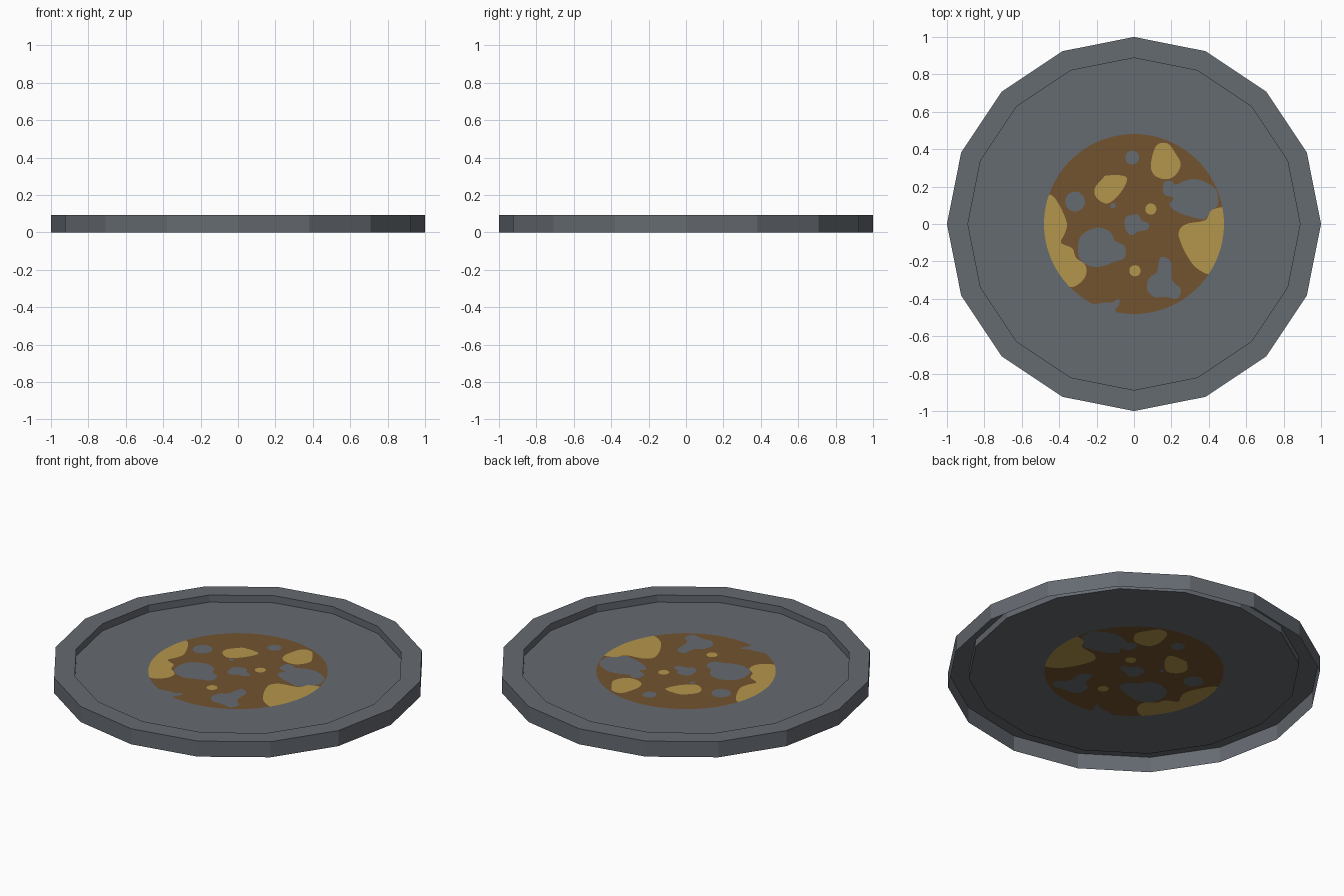
import bpy, bmesh, math
from mathutils import Vector
from mathutils.geometry import delaunay_2d_cdt

if "Cube" in bpy.data.objects:
    bpy.data.objects.remove(bpy.data.objects["Cube"])

SIDES, R_OUT, R_IN = 16, 1.0, 0.888
TOP, FLOOR = 0.092, 0.05


def material(name, rgb):
    m = bpy.data.materials.new(name)
    m.diffuse_color = (*rgb, 1)
    m.use_nodes = True
    m.node_tree.nodes["Principled BSDF"].inputs["Base Color"].default_value = m.diffuse_color
    return m


MATS = [material("slate grey", (0.130, 0.145, 0.166)),
        material("rust brown", (0.171, 0.087, 0.030)),
        material("dull gold", (0.455, 0.300, 0.070))]


def circle(r, n, cx=0, cy=0):
    return [Vector((cx + r * math.cos(2 * math.pi * i / n),
                    cy + r * math.sin(2 * math.pi * i / n))) for i in range(n)]


def blob(*pts):
    """Smooth closed outline through points given in hundredths of a unit."""
    p = [Vector(q) / 100 for q in pts]
    n, out = len(p), []
    for i in range(n):
        a, b, c, d = p[i - 1], p[i], p[(i + 1) % n], p[(i + 2) % n]
        for k in range(5):
            t = k / 5
            out.append(0.5 * (2 * b + (c - a) * t + (2 * a - 5 * b + 4 * c - d) * t ** 2
                              + (3 * b - a - 3 * c + d) * t ** 3))
    return out


def inside(p, outline):
    """True when p lies inside the closed outline."""
    hit = False
    for i, b in enumerate(outline):
        a = outline[i - 1]
        if (a.y > p.y) != (b.y > p.y):
            if p.x < a.x + (b.x - a.x) * (p.y - a.y) / (b.y - a.y):
                hit = not hit
    return hit


def finish(name, mesh):
    for m in MATS:
        mesh.materials.append(m)
    ob = bpy.data.objects.new(name, mesh)
    bpy.context.collection.objects.link(ob)
    return ob


# Rim: outer wall, flat top and inner wall, open underneath
bm = bmesh.new()
loops = [[bm.verts.new((v.x, v.y, z)) for v in circle(r, SIDES)]
         for r, z in ((R_OUT, 0), (R_OUT, TOP), (R_IN, TOP), (R_IN, FLOOR))]
for lo, hi in zip(loops, loops[1:]):
    for i in range(SIDES):
        j = (i + 1) % SIDES
        bm.faces.new((lo[i], lo[j], hi[j], hi[i]))
rim_mesh = bpy.data.meshes.new("rim")
bm.to_mesh(rim_mesh)
bm.free()
finish("rim", rim_mesh)

# Gold patches of the stain
gold = [
    blob((12, 42), (18, 43), (22, 38), (25, 32), (22, 26), (17, 24), (11, 26), (9, 32)),
    blob((-14, 26), (-4, 25), (-7, 17), (-14, 11), (-20, 14), (-21, 19), (-17, 24)),
    blob((-46, 16), (-41, 12), (-36, 1), (-37, -5), (-39, -10), (-33, -13), (-31, -18),
         (-26, -22), (-26, -28), (-31, -33), (-37, -33), (-47, -25), (-53, -8), (-53, 13)),
    blob((47, 9), (41, 7), (38, 2), (28, 0), (24, -4), (25, -10), (29, -18), (34, -24),
         (42, -27), (52, -22), (57, -4), (55, 9)),
    circle(0.03, 20, 0.09, 0.08), circle(0.03, 20, 0.005, -0.25)]

# Bare grey gaps in the stain
gaps = [
    blob((-4, 4), (2, 5), (4, 2), (8, 0), (7, -3), (2, -4), (-1, -6), (-4, -4), (-5, 0)),
    blob((16, 22), (20, 23), (22, 21), (27, 23), (33, 24), (39, 22), (44, 18), (45, 11),
         (43, 8), (38, 3), (34, 3), (24, 6), (19, 10), (21, 14), (16, 16)),
    blob((-20, -2), (-13, -4), (-10, -9), (-5, -12), (-5, -18), (-10, -20), (-15, -22),
         (-21, -23), (-28, -20), (-30, -13), (-28, -6)),
    blob((14, -18), (17, -18), (20, -21), (20, -27), (21, -31), (25, -35), (23, -40),
         (17, -39), (11, -39), (7, -35), (8, -29), (12, -26), (13, -22)),
    blob((-23, -44), (-16, -42), (-12, -42), (-8, -40), (-8, -43), (-10, -46), (-9, -49),
         (-15, -54), (-24, -50)),
    circle(0.037, 24, -0.01, 0.355), circle(0.053, 28, -0.315, 0.12),
    circle(0.014, 12, -0.112, 0.098)]

# Floor: one flat sheet cut along every outline
stain = circle(0.481, 96)
pts, edges = [], []
for o in [circle(R_IN, SIDES), stain] + gold + gaps:
    base, n = len(pts), len(o)
    edges += [(base + i, base + (i + 1) % n) for i in range(n)]
    pts += o
verts, _, faces, _, _, _ = delaunay_2d_cdt(pts, edges, [], 0, 1e-5, False)
floor_mesh = bpy.data.meshes.new("floor")
floor_mesh.from_pydata([(v.x, v.y, FLOOR) for v in verts], [], faces)
finish("stained_floor", floor_mesh)

# Colour each floor face by the outline that holds it
for poly in floor_mesh.polygons:
    c = poly.center
    if not inside(c, stain):
        poly.material_index = 0
    elif any(inside(c, o) for o in gold):
        poly.material_index = 2
    elif any(inside(c, o) for o in gaps):
        poly.material_index = 0
    else:
        poly.material_index = 1
